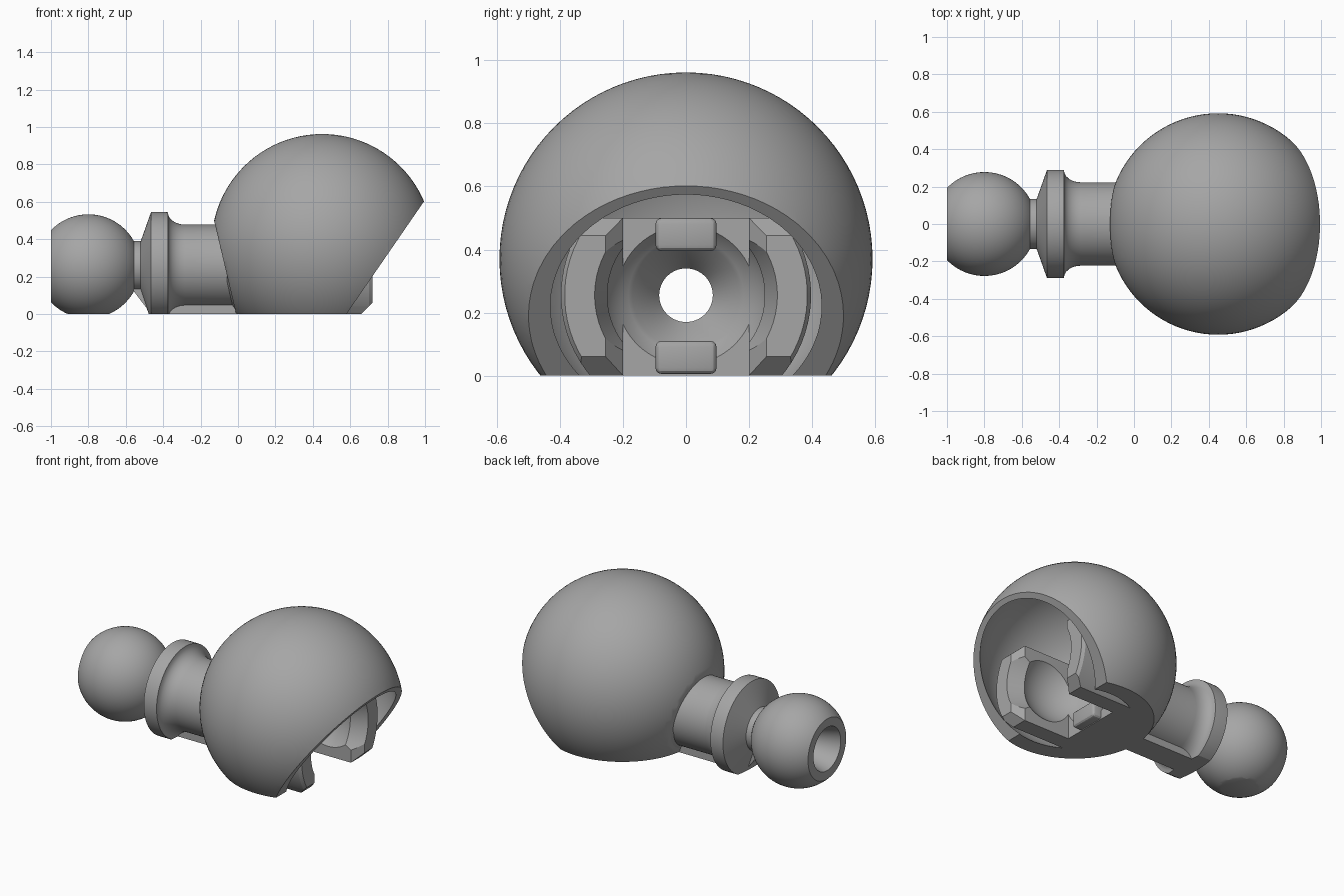
import bpy, bmesh, math

if "Cube" in bpy.data.objects:
    bpy.data.objects.remove(bpy.data.objects["Cube"], do_unlink=True)

AXIS_Z = 0.255      # height of the arm and socket axis
BALL_R = 0.278      # radius of the small ball and its matching socket
BORE_R = 0.085
SHELL_C = (0.45, 0, 0.37)

grey = bpy.data.materials.new("plain grey")
grey.use_nodes = True
grey.diffuse_color = (0.38, 0.38, 0.38, 1)
grey.node_tree.nodes["Principled BSDF"].inputs["Base Color"].default_value = grey.diffuse_color


def finish(bm, name):
    bmesh.ops.recalc_face_normals(bm, faces=bm.faces)
    mesh = bpy.data.meshes.new(name)
    bm.to_mesh(mesh)
    bm.free()
    mesh.materials.append(grey)
    obj = bpy.data.objects.new(name, mesh)
    bpy.context.collection.objects.link(obj)
    return obj


def ball(name, center, radius):
    bm = bmesh.new()
    bmesh.ops.create_uvsphere(bm, u_segments=96, v_segments=48, radius=radius)
    bmesh.ops.translate(bm, vec=center, verts=bm.verts)
    return finish(bm, name)


def lathe(name, profile, hollow=False, sides=72):
    """Turn (x, radius) points about the arm axis."""
    bm = bmesh.new()
    angles = [math.tau * (i + 0.5) / sides for i in range(sides)]
    rings = [[bm.verts.new((x, r * math.cos(a), AXIS_Z + r * math.sin(a))) for a in angles]
             for x, r in profile]
    pairs = list(zip(rings, rings[1:]))
    if hollow:
        pairs.append((rings[-1], rings[0]))
    else:
        bm.faces.new(rings[0])
        bm.faces.new(rings[-1])
    for a, b in pairs:
        for i in range(sides):
            j = (i + 1) % sides
            bm.faces.new((a[i], a[j], b[j], b[i]))
    return finish(bm, name)


def prism(name, points, low, high, upright=False):
    """Extrude an xz outline along y, or an xy outline along z."""
    bm = bmesh.new()
    if upright:
        verts = [bm.verts.new((x, y, low)) for x, y in points]
        push = (0, 0, high - low)
    else:
        verts = [bm.verts.new((x, low, z)) for x, z in points]
        push = (0, high - low, 0)
    face = bm.faces.new(verts)
    new = bmesh.ops.extrude_face_region(bm, geom=[face])["geom"]
    bmesh.ops.translate(bm, vec=push, verts=[v for v in new if isinstance(v, bmesh.types.BMVert)])
    return finish(bm, name)


def activate(obj):
    bpy.ops.object.select_all(action='DESELECT')
    obj.select_set(True)
    bpy.context.view_layer.objects.active = obj


def carve(obj, cutter, operation='DIFFERENCE'):
    mod = obj.modifiers.new("carve", 'BOOLEAN')
    mod.operation, mod.object, mod.solver = operation, cutter, 'EXACT'
    cutter.hide_render = True
    activate(obj)
    bpy.ops.object.modifier_apply(modifier=mod.name)


def arc(cx, radius, start, end, steps):
    return [(cx + radius * math.cos(a), radius * math.sin(a))
            for a in (start + (end - start) * i / steps for i in range(steps + 1))]


# Socket hollow: bore, funnel, spherical seat and flared lip
seat_x = 0.5
seat = arc(seat_x, BALL_R, math.pi - math.asin(0.17 / BALL_R), math.asin(0.25 / BALL_R), 24)
hollow = lathe("socket_cutter", [(-0.25, BORE_R), (0.15, BORE_R)] + seat + [(0.73, 0.294)])

# Round shell, trimmed flat below, behind and obliquely at the opening
shell = ball("shell", SHELL_C, 0.592)
outline = prism("shell_outline", [(-0.01, 0), (0.58, 0), (1.1, 0.755), (1.1, 1.1), (-0.27, 1.1)], -1, 1)
inner = ball("shell_cutter", (0.47, 0, 0.40), 0.535)
carve(shell, inner)
carve(shell, outline, 'INTERSECT')
carve(shell, hollow)

# Socket cup with flat top and base, chamfered jaws and a slot between them
cup = lathe("socket_cup", [(-0.06, 0.397), (0.70, 0.397), (0.72, 0.385)])
cup_outline = prism("cup_outline", [(-0.1, 0), (0.66, 0), (0.72, 0.06), (0.72, 0.445), (0.66, 0.5), (-0.1, 0.5)], -1, 1)
bound = ball("cup_bound", SHELL_C, 0.584)
slot = prism("slot_cutter", [(0.33, -0.2), (0.66, -0.2), (0.74, -0.273),
                             (0.74, 0.273), (0.66, 0.2), (0.33, 0.2)], -0.2, 0.8, True)
carve(cup, cup_outline, 'INTERSECT')
carve(cup, bound, 'INTERSECT')
carve(cup, hollow)
carve(cup, slot)

# Stop tabs at the end of the slot, above and below
tabs = []
for name, low in (("upper_tab", 0.395), ("lower_tab", 0.005)):
    tab = prism(name, [(0.27, low), (0.39, low), (0.39, low + 0.105), (0.27, low + 0.105)], -0.097, 0.097)
    mod = tab.modifiers.new("rounding", 'BEVEL')
    mod.width, mod.segments = 0.02, 3
    activate(tab)
    bpy.ops.object.modifier_apply(modifier=mod.name)
    tabs.append(tab)

# Arm: drilled ball, neck, flange and filleted stem in one turning
neck = 0.135
profile = [(-1, 0.138)]
profile += arc(-0.8, BALL_R, math.acos(-0.2 / BALL_R), math.asin(neck / BALL_R), 28)
profile += [(-0.52, neck), (-0.465, 0.29), (-0.385, 0.29)]
profile += [(-0.285 - 0.09 * math.cos(t * math.pi / 12), 0.289 - 0.066 * math.sin(t * math.pi / 12))
            for t in range(7)]
profile += [(-0.02, 0.223), (-0.02, BORE_R), (-0.8, BORE_R)]
arm = lathe("ball_arm", profile, hollow=True)
ground = prism("base_cutter", [(-2, -1), (2, -1), (2, 0), (-2, 0)], -1, 1)
carve(arm, ground)

# Narrow foot under the stem and gusset under the neck
foot = prism("stem_foot", [(-0.40, 0), (0.02, 0), (0.02, 0.05), (-0.40, 0.05)], -0.08, 0.08)
gusset = prism("neck_gusset", [(-0.56, 0.125), (-0.465, 0), (-0.44, 0), (-0.44, 0.14), (-0.56, 0.14)], -0.06, 0.06)

# Remove cutters, then smooth the curved surfaces
for cutter in (hollow, outline, inner, cup_outline, bound, slot, ground):
    bpy.data.objects.remove(cutter, do_unlink=True)
for obj in [shell, cup, arm] + tabs:
    activate(obj)
    bpy.ops.object.shade_smooth_by_angle(angle=math.radians(28))
